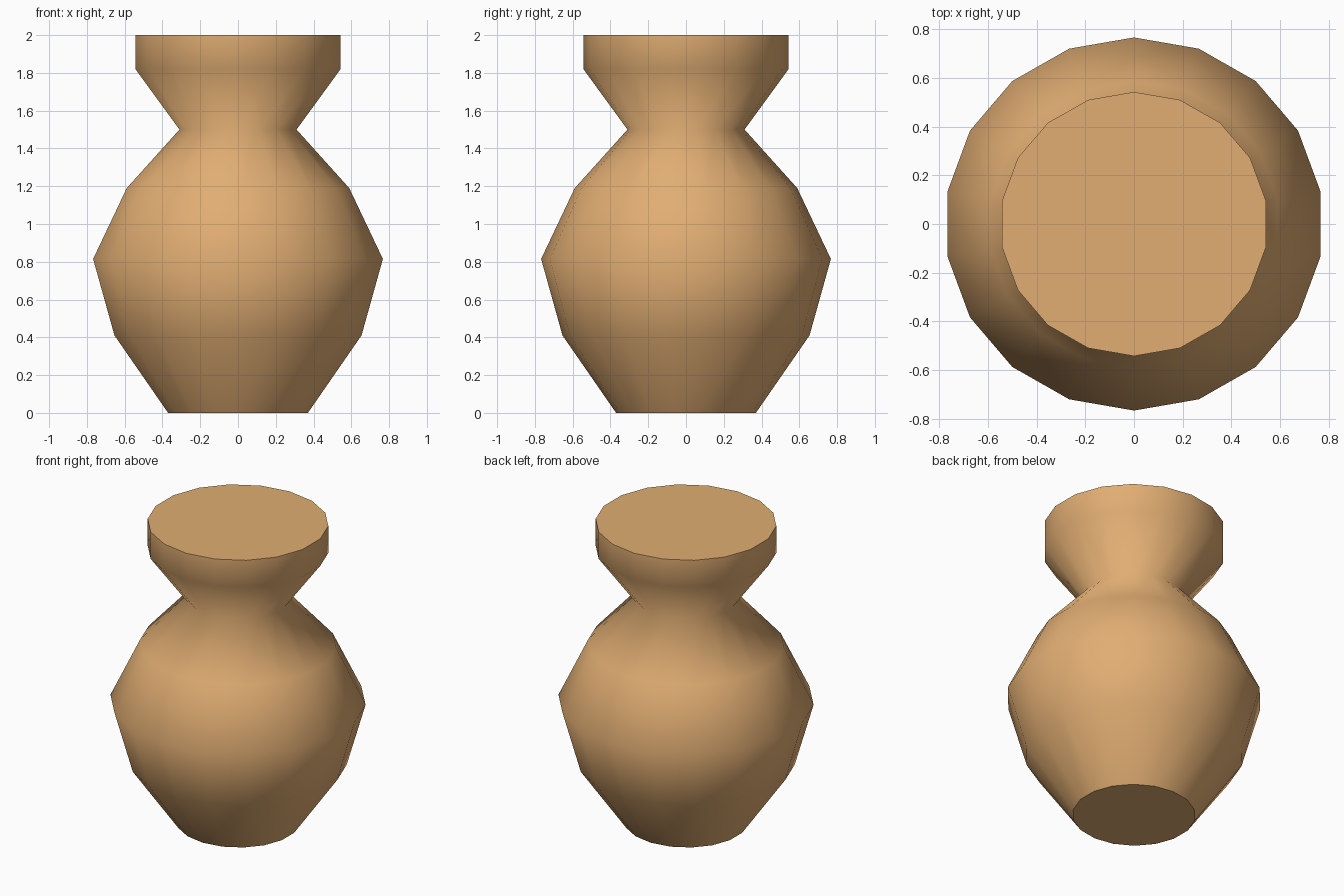
import bpy, bmesh, math

if "Cube" in bpy.data.objects:
    bpy.data.objects.remove(bpy.data.objects["Cube"])

SIDES = 18
# Vase profile: (half width, height), from foot to rim
PROFILE = [(0.37, 0.0), (0.654, 0.41), (0.767, 0.815), (0.589, 1.19),
           (0.31, 1.5), (0.543, 1.82), (0.543, 2.0)]
# Widths are measured across flats in x and across corners in y
X_SCALE = 1 / math.cos(math.pi / SIDES)

bm = bmesh.new()
rings = []
for r, z in PROFILE:
    ring = []
    for i in range(SIDES):
        a = math.pi / 2 + 2 * math.pi * i / SIDES
        ring.append(bm.verts.new((r * X_SCALE * math.cos(a), r * math.sin(a), z)))
    rings.append(ring)

# Smooth walls
for low, high in zip(rings, rings[1:]):
    for i in range(SIDES):
        j = (i + 1) % SIDES
        bm.faces.new((low[i], low[j], high[j], high[i])).smooth = True

# Flat foot and closed flat top
for cap in (bm.faces.new(rings[0][::-1]), bm.faces.new(rings[-1])):
    cap.smooth = False
    for e in cap.edges:
        e.smooth = False

mesh = bpy.data.meshes.new("vase")
bm.to_mesh(mesh)
bm.free()
vase = bpy.data.objects.new("vase", mesh)
bpy.context.collection.objects.link(vase)

# Warm clay colour
clay = bpy.data.materials.new("clay")
clay.diffuse_color = (0.75, 0.42, 0.17, 1)
clay.use_nodes = True
clay.node_tree.nodes["Principled BSDF"].inputs["Base Color"].default_value = clay.diffuse_color
mesh.materials.append(clay)
